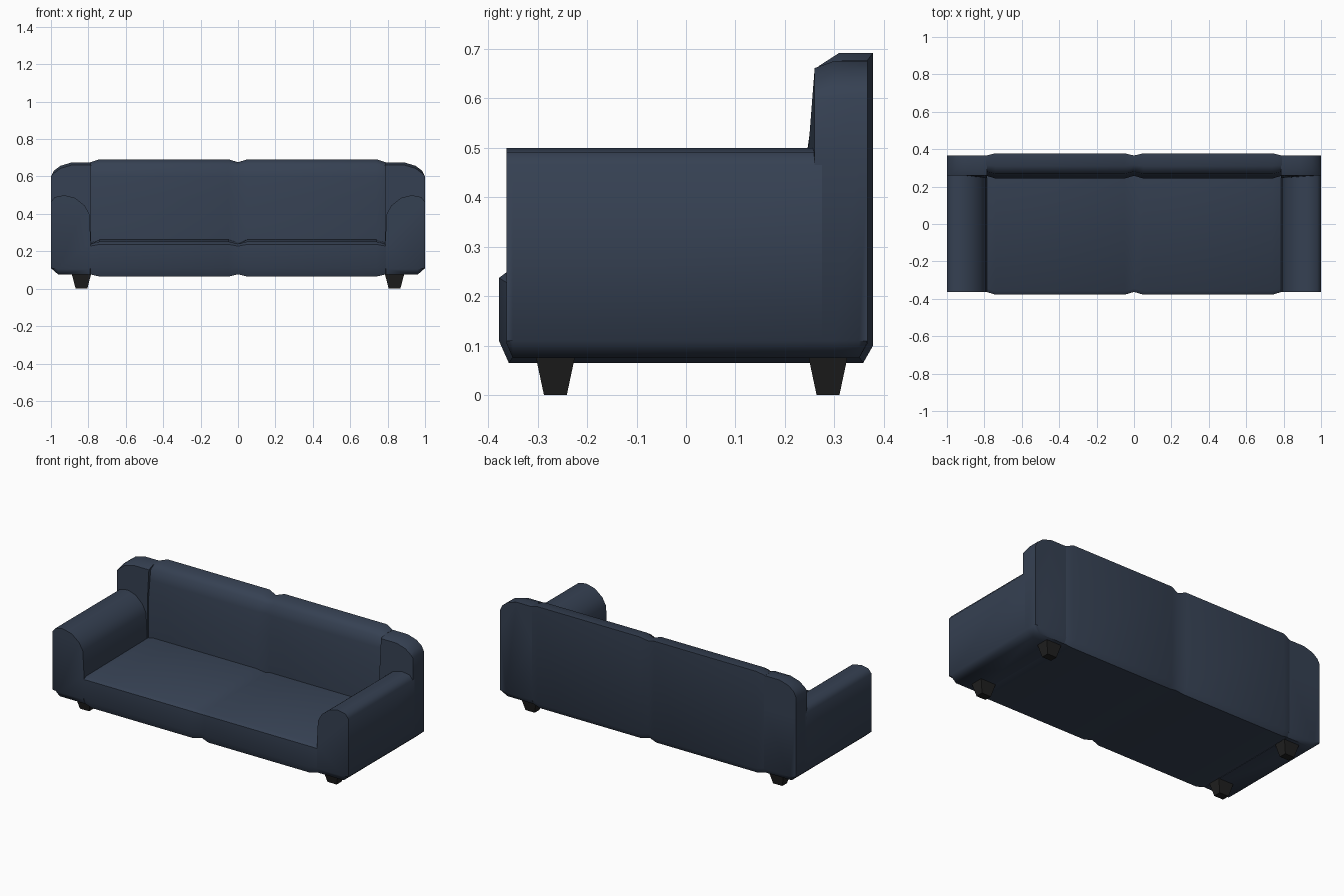
import bpy, bmesh, math

if "Cube" in bpy.data.objects:
    bpy.data.objects.remove(bpy.data.objects["Cube"])


def material(name, color):
    m = bpy.data.materials.new(name)
    m.diffuse_color = (*color, 1)
    m.use_nodes = True
    m.node_tree.nodes["Principled BSDF"].inputs["Base Color"].default_value = m.diffuse_color
    return m


fabric = material("navy_fabric", (0.036, 0.052, 0.085))
wood = material("dark_wood", (0.014, 0.014, 0.014))


def loft(name, rings, mat, smooth=True):
    """Skin a list of equal-length point rings and cap both ends."""
    bm = bmesh.new()
    vs = [[bm.verts.new(p) for p in ring] for ring in rings]
    n = len(vs[0])
    for a, b in zip(vs, vs[1:]):
        for i in range(n):
            j = (i + 1) % n
            bm.faces.new((a[i], a[j], b[j], b[i]))
    bm.faces.new(vs[0])
    bm.faces.new(vs[-1])
    bmesh.ops.recalc_face_normals(bm, faces=bm.faces)
    me = bpy.data.meshes.new(name)
    bm.to_mesh(me)
    bm.free()
    me.materials.append(mat)
    ob = bpy.data.objects.new(name, me)
    bpy.context.collection.objects.link(ob)
    if smooth:
        bpy.context.view_layer.objects.active = ob
        ob.select_set(True)
        bpy.ops.object.shade_smooth_by_angle(angle=math.radians(50))
        ob.select_set(False)
    return ob


# Seat and back: L-shaped (y, z) section, pinched at the seams
full = [(-0.358, 0.065), (-0.378, 0.11), (-0.378, 0.237), (-0.358, 0.252),
        (0.243, 0.262), (0.243, 0.48), (0.26, 0.60), (0.268, 0.665),
        (0.31, 0.692), (0.378, 0.692), (0.378, 0.10), (0.358, 0.065)]
pinched = [(-0.35, 0.077), (-0.363, 0.115), (-0.363, 0.228), (-0.345, 0.24),
           (0.258, 0.246), (0.258, 0.48), (0.272, 0.60), (0.28, 0.655),
           (0.315, 0.676), (0.366, 0.676), (0.366, 0.11), (0.35, 0.077)]
stations = [(-0.79, pinched), (-0.74, full), (-0.05, full), (0, pinched),
            (0.05, full), (0.74, full), (0.79, pinched)]
loft("seat_and_back", [[(x, y, z) for y, z in sec] for x, sec in stations], fabric)

# (x, z) outlines of the armrest and of the rounded back corner
arm = [(0.79, 0.075), (0.96, 0.075), (1.0, 0.11), (1.0, 0.465), (0.98, 0.49),
       (0.93, 0.50), (0.87, 0.485), (0.82, 0.445), (0.795, 0.40), (0.787, 0.25)]
corner = [(0.785, 0.075), (0.96, 0.075), (1.0, 0.11), (1.0, 0.48), (1.0, 0.60),
          (0.985, 0.63), (0.95, 0.657), (0.89, 0.675), (0.785, 0.675), (0.785, 0.48)]

for side, s in (("left", -1), ("right", 1)):
    # Armrest
    rings = [[(s * x, -0.363, max(z, 0.105)) for x, z in arm],
             [(s * x, -0.35, z) for x, z in arm],
             [(s * x, 0.275, z) for x, z in arm]]
    loft(side + "_arm", rings, fabric)

    # Back corner
    rings = [[(s * x, 0.246 if x < 0.8 and z < 0.55 else 0.26,
               z - 0.014 if z > 0.62 else z) for x, z in corner],
             [(s * x, 0.298, z) for x, z in corner],
             [(s * x, 0.35, z) for x, z in corner],
             [(s * x, 0.367, max(z, 0.105)) for x, z in corner]]
    loft(side + "_back_corner", rings, fabric)

    # Tapered legs
    for end, yc in (("front", -0.264), ("back", 0.287)):
        rings = [[(s * 0.837 + a * hx, yc + b * hy, z)
                  for a, b in ((-1, -1), (1, -1), (1, 1), (-1, 1))]
                 for z, hx, hy in ((0, 0.031, 0.023), (0.08, 0.052, 0.04))]
        loft(side + "_" + end + "_leg", rings, wood, smooth=False)
